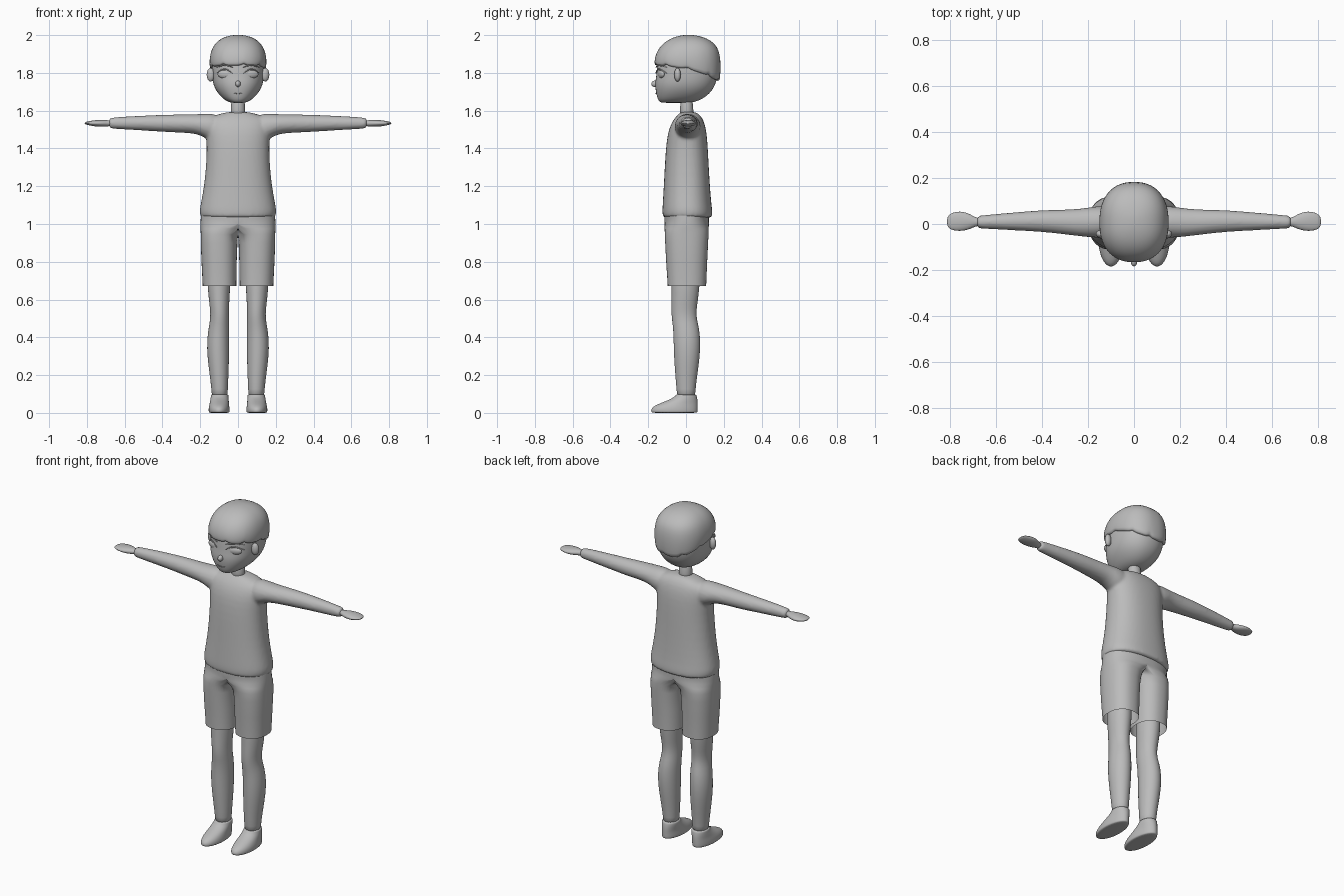
import bpy, bmesh, math
from mathutils import Matrix

grey = bpy.data.materials.new("plain grey")
grey.diffuse_color = (0.5, 0.5, 0.5, 1)


def power(v, e):
    return math.copysign(abs(v) ** (2 / e), v)


def loft(bm, rings, axis="z", n=32, e=2.0, caps=True, edge=None):
    """Skin rings of (position, centre, radius, y front, y back) along z or x."""
    loops = []
    for i, (t, c, r, y0, y1) in enumerate(rings):
        loop = []
        for k in range(n):
            a = 2 * math.pi * k / n
            u = c + r * power(math.cos(a), e)
            y = (y0 + y1) / 2 + (y1 - y0) / 2 * power(math.sin(a), e)
            tt = t + (edge(i, a) if edge else 0)
            loop.append(bm.verts.new((u, y, tt) if axis == "z" else (tt, y, u)))
        loops.append(loop)
    for a, b in zip(loops, loops[1:]):
        for k in range(n):
            bm.faces.new((a[k], a[(k + 1) % n], b[(k + 1) % n], b[k]))
    if caps:
        bm.faces.new(loops[0])
        bm.faces.new(loops[-1])


def finish(name, bm, mirror=False, subsurf=1, voxel=0):
    bmesh.ops.recalc_face_normals(bm, faces=bm.faces)
    me = bpy.data.meshes.new(name)
    bm.to_mesh(me)
    bm.free()
    me.materials.append(grey)
    ob = bpy.data.objects.new(name, me)
    bpy.context.collection.objects.link(ob)
    for p in me.polygons:
        p.use_smooth = True
    if subsurf:
        ob.modifiers.new("round", "SUBSURF").levels = subsurf
    if mirror:
        ob.modifiers.new("mirror", "MIRROR")
    if voxel:
        m = ob.modifiers.new("blend", "REMESH")
        m.mode, m.voxel_size, m.use_smooth_shade = "VOXEL", voxel, True
        m = ob.modifiers.new("soften", "SMOOTH")
        m.factor, m.iterations = 0.5, 4
    return ob


def blob(name, loc, size, turn=0, mirror=False):
    bm = bmesh.new()
    mat = Matrix.Translation(loc) @ Matrix.Rotation(turn, 4, "Z") @ Matrix.Diagonal((*size, 1))
    bmesh.ops.create_uvsphere(bm, u_segments=24, v_segments=14, radius=1, matrix=mat)
    return finish(name, bm, mirror, 0)


# sweater: body and sleeves melted together
bm = bmesh.new()
loft(bm, [(1.033, 0, .193, -.12, .136), (1.037, 0, .198, -.123, .139), (1.065, 0, .205, -.126, .141),
          (1.1, 0, .199, -.124, .135), (1.2, 0, .18, -.118, .127), (1.3, 0, .17, -.113, .121),
          (1.4, 0, .165, -.107, .116), (1.48, 0, .17, -.097, .11), (1.53, 0, .172, -.08, .1),
          (1.565, 0, .155, -.058, .085), (1.585, 0, .09, -.035, .065), (1.594, 0, .05, -.03, .05)], e=2.3)
loft(bm, [(.1, 1.51, .075, -.06, .08), (.16, 1.515, .07, -.06, .078), (.2, 1.527, .055, -.057, .071),
          (.25, 1.531, .05, -.052, .065), (.32, 1.532, .048, -.043, .062), (.4, 1.533, .045, -.034, .061),
          (.55, 1.535, .037, -.026, .048), (.67, 1.534, .03, -.02, .037), (.685, 1.534, .027, -.018, .035)], "x")
finish("sweater", bm, mirror=True, voxel=.009)

# hands
bm = bmesh.new()
loft(bm, [(.66, 1.534, .015, -.008, .025), (.69, 1.533, .016, -.01, .028), (.71, 1.533, .018, -.022, .043),
          (.74, 1.533, .018, -.03, .054), (.77, 1.533, .015, -.031, .055), (.795, 1.534, .01, -.025, .047),
          (.808, 1.534, .006, -.015, .035), (.812, 1.534, .002, -.002, .022)], "x", 20)
finish("hand", bm, mirror=True)

# shorts: one leg clamped at the middle plane, then mirrored
bm = bmesh.new()
loft(bm, [(.672, .098, .089, -.097, .107), (.68, .098, .089, -.097, .107), (.8, .1, .093, -.105, .112),
          (.9, .1, .097, -.11, .117), (.945, .095, .102, -.112, .119), (.975, .07, .128, -.113, .12),
          (1.0, 0, .199, -.114, .121), (1.03, 0, .197, -.115, .122), (1.06, 0, .195, -.115, .122)],
     n=48, e=2.3, caps=False)
for v in bm.verts:
    v.co.x = max(v.co.x, 0)
bmesh.ops.delete(bm, geom=[f for f in bm.faces if all(v.co.x < 1e-4 for v in f.verts)], context="FACES")
finish("shorts", bm, mirror=True, subsurf=0)

# legs
bm = bmesh.new()
loft(bm, [(.08, .097, .043, -.048, .05), (.12, .097, .043, -.05, .05), (.2, .1, .05, -.057, .06),
          (.3, .105, .058, -.064, .074), (.38, .106, .059, -.066, .077), (.45, .101, .055, -.068, .07),
          (.5, .097, .049, -.076, .056), (.55, .098, .05, -.078, .056), (.6, .1, .055, -.077, .064),
          (.67, .101, .06, -.076, .072), (.76, .101, .064, -.078, .078)], n=24)
finish("leg", bm, mirror=True)

# shoes
bm = bmesh.new()
loft(bm, [(0, .1, .05, -.178, .056), (.002, .1, .055, -.184, .061), (.018, .1, .056, -.187, .062),
          (.035, .1, .054, -.172, .062), (.05, .099, .051, -.14, .062), (.068, .098, .049, -.092, .061),
          (.085, .097, .047, -.06, .058), (.096, .097, .046, -.054, .055), (.097, .097, .042, -.05, .05)])
finish("shoe", bm, mirror=True)

# neck
bm = bmesh.new()
loft(bm, [(1.56, 0, .042, -.035, .045), (1.6, 0, .037, -.031, .038), (1.68, 0, .037, -.031, .036)], n=24)
finish("neck", bm)

# head
bm = bmesh.new()
loft(bm, [(1.641, 0, .03, -.125, .01), (1.646, 0, .05, -.139, .045), (1.66, 0, .076, -.15, .085),
          (1.69, 0, .105, -.158, .125), (1.72, 0, .124, -.163, .147), (1.75, 0, .134, -.164, .16),
          (1.78, 0, .138, -.158, .168), (1.82, 0, .141, -.156, .172), (1.87, 0, .14, -.15, .172),
          (1.92, 0, .12, -.13, .15)], e=2.25)
finish("head", bm)


# hair cap with a notched fringe and a lower nape
def hairline(i, a):
    back = .5 + .5 * math.sin(a)
    low = .008 - .085 * back ** 2
    notch = .012 * (abs(((a * 4.5 / math.pi) % 1) - .5) * 2) ** 5
    return (low + notch) * (1, 1, .6, .25)[i] if i < 4 else 0


bm = bmesh.new()
loft(bm, [(1.832, 0, .139, -.152, .168), (1.831, 0, .148, -.166, .179), (1.855, 0, .151, -.167, .183),
          (1.885, 0, .15, -.163, .183), (1.92, 0, .141, -.15, .174), (1.95, 0, .125, -.127, .155),
          (1.975, 0, .1, -.095, .125), (1.99, 0, .07, -.06, .09), (1.998, 0, .04, -.028, .055),
          (2.001, 0, .012, .0, .03)], n=72, e=2.3, edge=hairline)
finish("hair", bm)

# ears, nose, eyes
blob("ear", (.145, -.045, 1.79), (.021, .017, .036), .3, True)
blob("nose", (0, -.163, 1.742), (.014, .021, .017))
blob("eye", (.07, -.131, 1.793), (.04, .014, .022), .3, True)


# eyelids, brows and mouth as thin bowed strips lying on the face
def strip(name, x0, x1, z, bow, w, depth, mirror=True):
    bm = bmesh.new()
    rings = []
    for k in range(9):
        s = k / 8
        x = x0 + (x1 - x0) * s
        y = .006 - depth * (1 - (abs(x) / .14) ** 2.25) ** (1 / 2.25)
        h = w * (.25 + .75 * math.sin(math.pi * s))
        rings.append((x, z + bow * math.sin(math.pi * s), h, y - .004, y + .004))
    loft(bm, rings, "x", 8)
    finish(name, bm, mirror)


strip("upper_eyelid", .028, .115, 1.797, .023, .004, .167)
strip("eyebrow", .025, .115, 1.828, .012, .004, .166)
strip("mouth", -.025, .025, 1.694, -.004, .002, .164, False)
